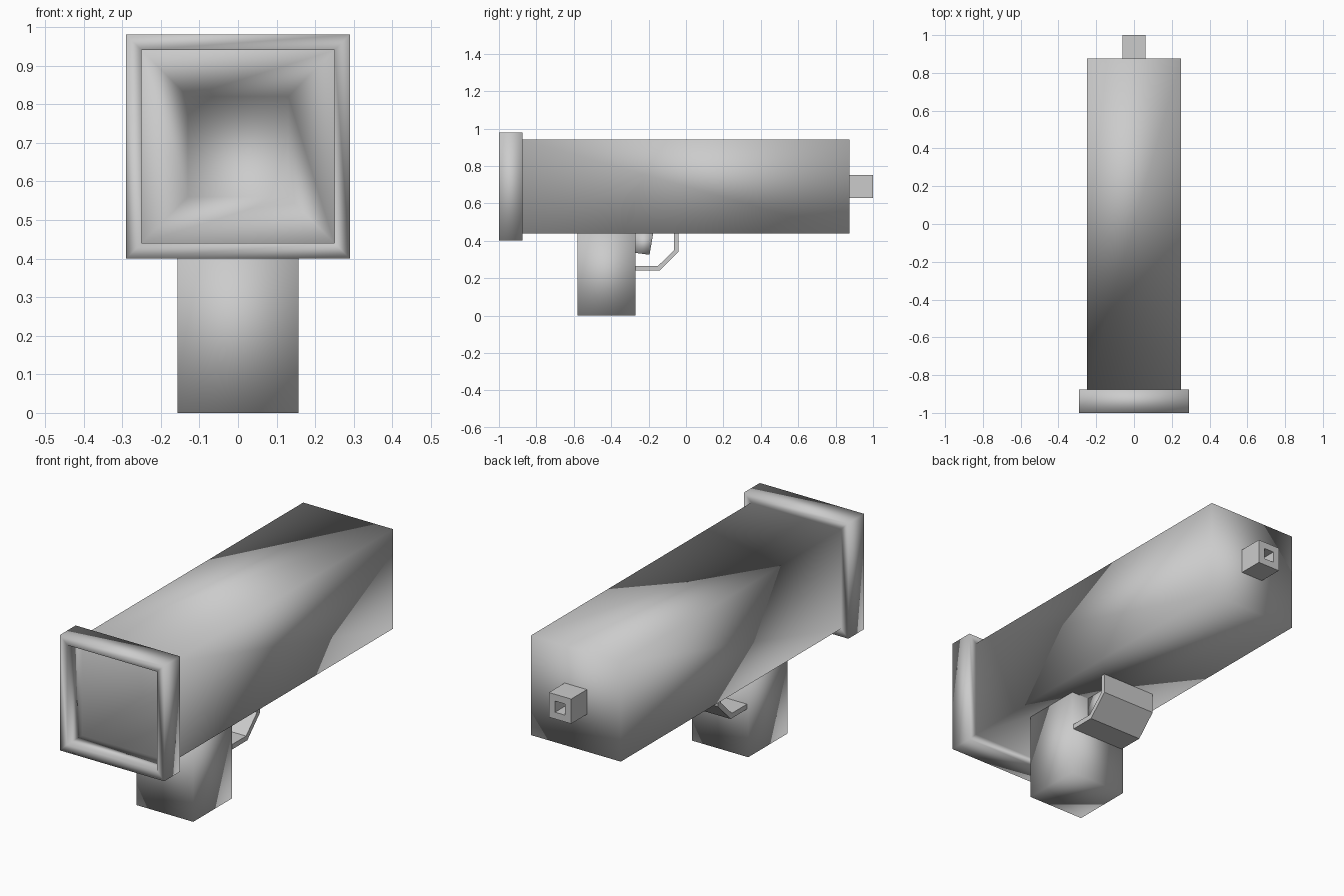
import bpy, bmesh

if "Cube" in bpy.data.objects:
    bpy.data.objects.remove(bpy.data.objects["Cube"])

AXIS_Z = 0.69  # height of the body's centre line


def finish(name, bm, smooth):
    bmesh.ops.recalc_face_normals(bm, faces=bm.faces[:])
    mesh = bpy.data.meshes.new(name)
    bm.to_mesh(mesh)
    bm.free()
    for p in mesh.polygons:
        p.use_smooth = smooth
    obj = bpy.data.objects.new(name, mesh)
    bpy.context.collection.objects.link(obj)
    return obj


def square_loft(name, sections, closed=False, smooth=True):
    """Join square sections (y, half size) along the centre line."""
    bm = bmesh.new()
    rings = [[bm.verts.new((sx * h, y, AXIS_Z + sz * h))
              for sx, sz in ((-1, -1), (1, -1), (1, 1), (-1, 1))]
             for y, h in sections]
    pairs = list(zip(rings, rings[1:]))
    if closed:
        pairs.append((rings[-1], rings[0]))
    else:
        bm.faces.new(rings[0])
        bm.faces.new(rings[-1])
    for a, b in pairs:
        for i in range(4):
            j = (i + 1) % 4
            bm.faces.new((a[i], a[j], b[j], b[i]))
    return finish(name, bm, smooth)


def side_profile(name, points, half_width, smooth):
    """Extrude a (y, z) outline symmetrically across x."""
    bm = bmesh.new()
    left = [bm.verts.new((-half_width, y, z)) for y, z in points]
    right = [bm.verts.new((half_width, y, z)) for y, z in points]
    bm.faces.new(left)
    bm.faces.new(right)
    n = len(points)
    for i in range(n):
        j = (i + 1) % n
        bm.faces.new((left[i], left[j], right[j], right[i]))
    return finish(name, bm, smooth)


# Long square body with a tapering hollow open at the front
square_loft("body", [(0.875, 0.25), (-0.875, 0.25), (0.75, 0.13)])

# Raised square frame around the opening
square_loft("end_frame", [(-1, 0.29), (-1, 0.25), (-0.875, 0.25), (-0.875, 0.29)],
            closed=True)

# Small square nozzle with a hole
square_loft("nozzle", [(0.87, 0.062), (1, 0.062), (1, 0.028), (0.88, 0.028)],
            smooth=False)

# Grip
side_profile("grip", [(-0.58, 0), (-0.27, 0), (-0.27, 0.44), (-0.58, 0.44)], 0.157, True)

# Trigger
side_profile("trigger", [(-0.27, 0.335), (-0.195, 0.325), (-0.175, 0.44), (-0.27, 0.44)],
             0.06, True)

# Trigger guard strip
side_profile("trigger_guard",
             [(-0.27, 0.24), (-0.14, 0.24), (-0.04, 0.34), (-0.04, 0.44),
              (-0.063, 0.44), (-0.063, 0.35), (-0.15, 0.265), (-0.27, 0.265)],
             0.15, False)
